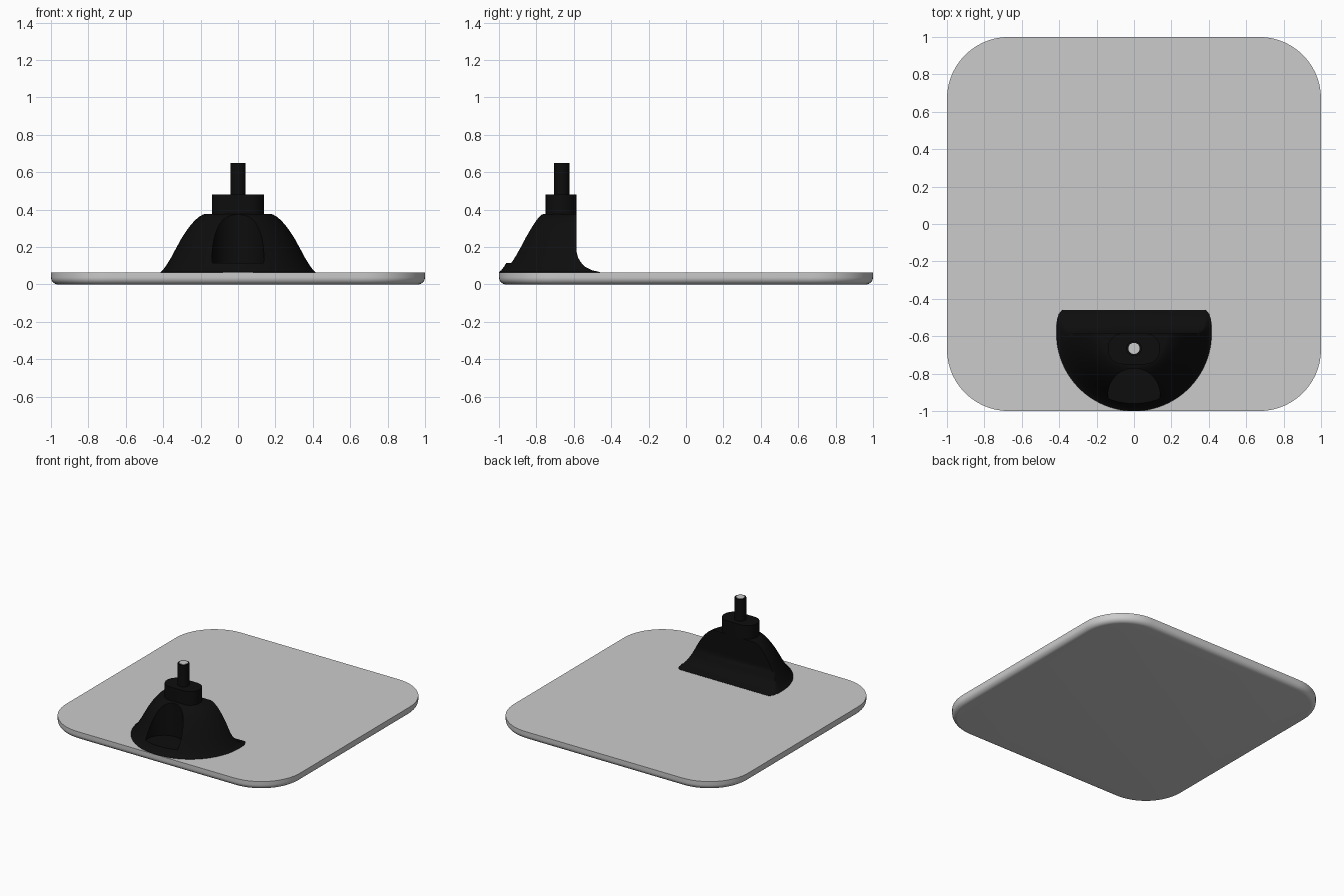
import bpy, bmesh
from math import sin, cos, pi

if "Cube" in bpy.data.objects:
    bpy.data.objects.remove(bpy.data.objects["Cube"])

black = bpy.data.materials.new("black")
black.diffuse_color = (0.004, 0.004, 0.004, 1)
black.use_nodes = True
black.node_tree.nodes["Principled BSDF"].inputs["Base Color"].default_value = black.diffuse_color


def loft(name, rings, mat=None, angle=0.6):
    """Skin a stack of equal-length closed rings and cap both ends."""
    bm = bmesh.new()
    vs = [[bm.verts.new(p) for p in ring] for ring in rings]
    n = len(rings[0])
    for a, b in zip(vs, vs[1:]):
        for i in range(n):
            j = (i + 1) % n
            bm.faces.new((a[i], a[j], b[j], b[i]))
    bm.faces.new(vs[0][::-1])
    bm.faces.new(vs[-1])
    bmesh.ops.remove_doubles(bm, verts=bm.verts, dist=1e-5)
    bmesh.ops.recalc_face_normals(bm, faces=bm.faces)
    me = bpy.data.meshes.new(name)
    bm.to_mesh(me)
    bm.free()
    ob = bpy.data.objects.new(name, me)
    bpy.context.collection.objects.link(ob)
    if mat:
        me.materials.append(mat)
    smooth(ob, angle)
    return ob


def smooth(ob, angle=0.6):
    bpy.ops.object.select_all(action='DESELECT')
    ob.select_set(True)
    bpy.context.view_layer.objects.active = ob
    bpy.ops.object.shade_smooth_by_angle(angle=angle)


def round_rect(hx, hy, r, z, cy=0.0, steps=14):
    pts = []
    for k, (sx, sy) in enumerate([(1, 1), (-1, 1), (-1, -1), (1, -1)]):
        for i in range(steps + 1):
            a = (k + i / steps) * pi / 2
            pts.append((sx * (hx - r) + r * cos(a), cy + sy * (hy - r) + r * sin(a), z))
    return pts


def circle(r, z, cy, n=40):
    return [(r * cos(2 * pi * i / n), cy + r * sin(2 * pi * i / n), z) for i in range(n)]


# Base plate with rounded lower edge
f = 0.038
rings = []
for i in range(8):
    a = i / 7 * pi / 2
    d = f * (1 - sin(a))
    rings.append(round_rect(1 - d, 1 - d, 0.33 - d, f * (1 - cos(a))))
rings.append(round_rect(1, 1, 0.33, 0.065))
loft("base_plate", rings)

# Half-bell body: height, radius of rounded front, depth of the rear flare
AXIS = -0.585
profile = [(0.06, 0.415, 0.13), (0.066, 0.415, 0.125), (0.075, 0.403, 0.085),
           (0.095, 0.388, 0.045), (0.12, 0.372, 0.021), (0.145, 0.357, 0.007),
           (0.175, 0.341, 0.0), (0.21, 0.322, 0.0), (0.25, 0.300, 0.0),
           (0.285, 0.277, 0.0), (0.315, 0.255, 0.0), (0.345, 0.228, 0.0),
           (0.362, 0.207, 0.0), (0.372, 0.190, 0.0), (0.376, 0.178, 0.0)]


def bell_ring(z, r, d):
    front = [(r * cos(a), AXIS + r * sin(a), z)
             for a in (pi + pi * i / 48 for i in range(49))]
    side = []
    for i in range(7):
        a = i / 6 * pi / 2
        side.append((r - 0.3 * d * (1 - cos(a)), AXIS + 0.3 * d + 0.7 * d * sin(a), z))
    return front + side + [(-x, y, zz) for x, y, zz in reversed(side)]


body = loft("bell_body", [bell_ring(*p) for p in profile], black)

# Scoop cut into the front of the body
cutter = loft("scoop_cutter", [circle(0.14, 0.115, -0.905), circle(0.13, 0.5, -0.905)])
cut = body.modifiers.new("scoop", 'BOOLEAN')
cut.operation = 'DIFFERENCE'
cut.solver = 'EXACT'
cut.object = cutter
bpy.context.view_layer.objects.active = body
bpy.ops.object.modifier_apply(modifier="scoop")
bpy.data.objects.remove(cutter)
smooth(body)

# Neck block, post and grey post core
loft("neck", [round_rect(0.14, 0.0825, 0.08, z, -0.6675) for z in (0.36, 0.48)], black)
loft("post", [circle(0.041, z, -0.665) for z in (0.47, 0.648)], black)
loft("post_core", [circle(0.03, z, -0.665) for z in (0.6, 0.65)])
